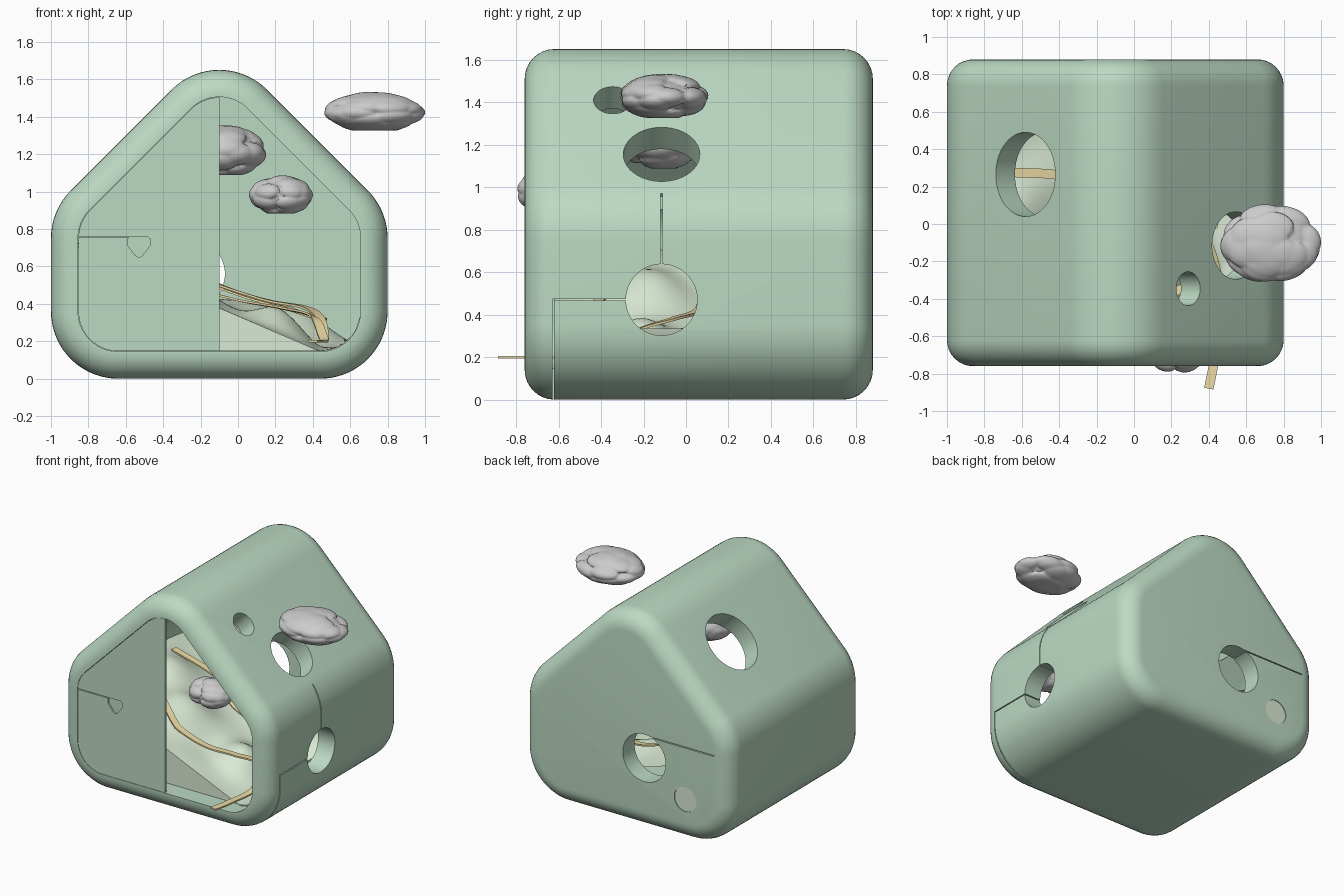
import bpy, bmesh, random
from math import sin, cos, pi, radians, sqrt, exp
from mathutils import Vector, Matrix

if "Cube" in bpy.data.objects:
    bpy.data.objects.remove(bpy.data.objects["Cube"])


def material(name, rgb):
    m = bpy.data.materials.new(name)
    m.diffuse_color = (*rgb, 1)
    m.use_nodes = True
    m.node_tree.nodes["Principled BSDF"].inputs["Base Color"].default_value = m.diffuse_color
    return m


GREEN = material("sage", (0.50, 0.70, 0.55))
PALE = material("pale_green", (0.70, 0.82, 0.66))
SAND = material("sand", (0.85, 0.72, 0.38))


def finish(bm, name, mat=None, angle=35, recalc=True):
    if recalc:
        bmesh.ops.recalc_face_normals(bm, faces=bm.faces)
    me = bpy.data.meshes.new(name)
    bm.to_mesh(me)
    bm.free()
    ob = bpy.data.objects.new(name, me)
    bpy.context.collection.objects.link(ob)
    if mat:
        me.materials.append(mat)
    smooth(ob, angle)
    return ob


def activate(ob):
    bpy.ops.object.select_all(action='DESELECT')
    ob.select_set(True)
    bpy.context.view_layer.objects.active = ob


def smooth(ob, angle=35):
    activate(ob)
    bpy.ops.object.shade_smooth_by_angle(angle=radians(angle))


def profile(inset):
    """Rounded house outline in x/z, shrunk by inset."""
    arcs = [(0.44, 0.36, -90, 0), (0.44, 0.751, 0, 45), (-0.1, 1.291, 45, 135),
            (-0.64, 0.751, 135, 180), (-0.64, 0.36, 180, 270)]
    r, pts = 0.36 - inset, []
    for cx, cz, a, b in arcs:
        n = int((b - a) / 5)
        for i in range(n + 1):
            t = radians(a + (b - a) * i / n)
            pts.append((cx + r * cos(t), cz + r * sin(t)))
    return pts


def loft(rings):
    """Skin (inset, y) rings, capped at both ends."""
    bm = bmesh.new()
    loops = [[bm.verts.new((x, y, z)) for x, z in profile(d)] for d, y in rings]
    for a, b in zip(loops, loops[1:]):
        for i in range(len(a)):
            j = (i + 1) % len(a)
            bm.faces.new((a[i], a[j], b[j], b[i]))
    bm.faces.new(loops[0])
    bm.faces.new(loops[-1])
    return bm


def cut(ob, bm):
    cutter = finish(bm, "cutter")
    cutter.hide_render = True
    mod = ob.modifiers.new("cut", 'BOOLEAN')
    mod.operation, mod.solver, mod.object = 'DIFFERENCE', 'EXACT', cutter
    activate(ob)
    bpy.ops.object.modifier_apply(modifier="cut")
    bpy.data.objects.remove(cutter)


def rod(center, normal, r, depth=0.44):
    bm = bmesh.new()
    rot = Vector(normal).to_track_quat('Z', 'Y').to_matrix().to_4x4()
    bmesh.ops.create_cone(bm, cap_ends=True, segments=64, radius1=r, radius2=r,
                          depth=depth, matrix=Matrix.Translation(center) @ rot)
    return bm


def box(lo, hi):
    bm = bmesh.new()
    lo, hi = Vector(lo), Vector(hi)
    bmesh.ops.create_cube(bm, size=1, matrix=Matrix.Translation((lo + hi) / 2)
                          @ Matrix.Diagonal((*(hi - lo), 1)))
    return bm


# house shell: cavity, front lip, rounded front edge, rounded back edge
W, R = 0.145, 0.14
arc = [pi / 2 * i / 8 for i in range(9)]
rings = [(W, 0.735), (W, -0.76)]
rings += [(R - R * sin(t), -0.76 + R - R * cos(t)) for t in arc]
rings += [(R - R * cos(t), 0.88 - R + R * sin(t)) for t in arc]
shell = finish(loft(rings), "house_shell", GREEN)

# round openings: right roof x2, left roof, right wall, back wall x2
for c, n, r in [((0.545, -0.115, 1.155), (1, 0, 1), 0.18),
                ((0.29, -0.345, 1.41), (1, 0, 1), 0.09),
                ((-0.58, 0.265, 1.32), (-1, 0, 1), 0.225),
                ((0.8, -0.115, 0.47), (1, 0, 0), 0.168),
                ((-0.255, 0.88, 0.56), (0, 1, 0), 0.185),
                ((-0.61, 0.88, 0.33), (0, 1, 0), 0.095)]:
    cut(shell, rod(c, n, r))

# thin slits joining the openings
g = 0.004
for lo, hi in [((0.6, -0.115 - g, 0.6), (0.85, -0.115 + g, 0.97)),
               ((0.6, -0.625, 0.47 - g), (0.85, -0.25, 0.47 + g)),
               ((0.45, -0.625 - g, -0.02), (0.85, -0.625 + g, 0.47 + g)),
               ((-0.86, 0.70, 0.735 - g), (-0.30, 0.92, 0.735 + g))]:
    cut(shell, box(lo, hi))
smooth(shell)

# plug of the small back opening
finish(rod((-0.61, 0.80, 0.33), (0, 1, 0), 0.0945, 0.15), "back_plug", PALE)

# fixed front panel over the left half, with slit and rounded latch recess
bm = bmesh.new()
outline = [(x, z) for x, z in profile(W + 0.002) if x < -0.11]
outline = [(-0.1, 1.504)] + outline + [(-0.1, 0.147)]
face = bm.faces.new([bm.verts.new((x, -0.759, z)) for x, z in outline])
ext = bmesh.ops.extrude_face_region(bm, geom=[face])
bmesh.ops.translate(bm, vec=(0, 0.02, 0),
                    verts=[v for v in ext["geom"] if isinstance(v, bmesh.types.BMVert)])
panel = finish(bm, "front_panel", GREEN)
cut(panel, box((-0.85, -0.78, 0.754), (-0.55, -0.747, 0.760)))
bm = bmesh.new()
latch = [(-0.575, 0.76), (-0.485, 0.76), (-0.468, 0.745), (-0.468, 0.715), (-0.51, 0.66),
         (-0.53, 0.647), (-0.55, 0.66), (-0.592, 0.715), (-0.592, 0.745)]
face = bm.faces.new([bm.verts.new((x, -0.78, z)) for x, z in latch])
ext = bmesh.ops.extrude_face_region(bm, geom=[face])
bmesh.ops.translate(bm, vec=(0, 0.033, 0),
                    verts=[v for v in ext["geom"] if isinstance(v, bmesh.types.BMVert)])
cut(panel, bm)
smooth(panel)


# rolling landscape inside
def height(x, y):
    k = min(1, max(0, (y + 0.62) / 0.25))
    h = 0.15 + 0.43 * max(0, 0.43 - x)
    for bx, by, s, a in [(0.22, -0.2, 0.12, 0.13), (0.05, 0.35, 0.15, 0.10), (-0.3, -0.15, 0.13, 0.12),
                         (-0.6, 0.1, 0.15, 0.10), (0.4, 0.4, 0.14, 0.16), (-0.55, -0.4, 0.13, 0.10)]:
        h += k * a * exp(-((x - bx) ** 2 + (y - by) ** 2) / (2 * s * s))
    h += k * 0.015 * sin(11 * x + 2) * cos(9 * y)
    if x > 0.44:
        h = max(h, 0.365 - sqrt(max(0, 0.215 ** 2 - (x - 0.44) ** 2)))
    return h


bm = bmesh.new()
NX, NY = 64, 56
grid = []
for j in range(NY + 1):
    y = -0.62 + 1.354 * j / NY
    row = []
    for i in range(NX + 1):
        x = -0.855 + 1.508 * i / NX
        row.append(bm.verts.new((x, y, height(x, y))))
    grid.append(row)
skirt = [bm.verts.new((v.co.x, v.co.y, min(0.148, v.co.z))) for v in grid[0]]
grid.insert(0, skirt)
for a, b in zip(grid, grid[1:]):
    for i in range(NX):
        bm.faces.new((a[i], a[i + 1], b[i + 1], b[i]))
finish(bm, "landscape", PALE, 60, recalc=False)


# winding sand-coloured ribbons
def ribbon(name, pts, width=0.05):
    P = [Vector(p) for p in pts]
    P = [2 * P[0] - P[1]] + P + [2 * P[-1] - P[-2]]
    path = []
    for i in range(1, len(P) - 2):
        a, b, c, d = P[i - 1:i + 3]
        for k in range(12):
            t = k / 12
            path.append(0.5 * (2 * b + (c - a) * t + (2 * a - 5 * b + 4 * c - d) * t * t
                               + (3 * b - a - 3 * c + d) * t ** 3))
    path.append(P[-2])
    bm = bmesh.new()
    loops = []
    for i, p in enumerate(path):
        tan = path[min(i + 1, len(path) - 1)] - path[max(i - 1, 0)]
        side = Vector((-tan.y, tan.x, 0)).normalized() * width / 2
        z = p.z if p.y < -0.6 else max(p.z, height(p.x, p.y) + 0.015)
        c = Vector((p.x, p.y, z))
        up = Vector((0, 0, 0.006))
        loops.append([bm.verts.new(q) for q in (c + side + up, c - side + up, c - side - up, c + side - up)])
    for a, b in zip(loops, loops[1:]):
        for i in range(4):
            bm.faces.new((a[i], a[(i + 1) % 4], b[(i + 1) % 4], b[i]))
    bm.faces.new(loops[0])
    bm.faces.new(loops[-1])
    finish(bm, name, SAND)


ribbon("main_path", [(0.40, -0.88, 0.20), (0.43, -0.72, 0.20), (0.46, -0.45, 0.21), (0.44, -0.25, 0.32),
                     (0.36, -0.06, 0.38), (0.15, 0.06, 0.42), (-0.1, 0.1, 0.5), (-0.35, 0.25, 0.6), (-0.75, 0.28, 0.7)])
ribbon("side_path", [(0.46, -0.45, 0.21), (0.40, -0.30, 0.33), (0.22, -0.36, 0.38), (0.0, -0.42, 0.42),
                     (-0.3, -0.38, 0.5), (-0.65, -0.2, 0.6)])
ribbon("back_path", [(0.42, -0.02, 0.33), (0.44, 0.15, 0.32), (0.25, 0.36, 0.38), (0.0, 0.5, 0.45), (-0.4, 0.55, 0.6)])


# lumpy clouds
def cloud(name, center, half, seed):
    rng = random.Random(seed)
    lumps = [Vector((rng.gauss(0, 1), rng.gauss(0, 1), rng.gauss(0, 1))).normalized() for _ in range(46)]
    bm = bmesh.new()
    bmesh.ops.create_icosphere(bm, subdivisions=5, radius=1)
    for v in bm.verts:
        d = v.co.normalized()
        near = min((d - l).length for l in lumps)
        r = 0.80 + 0.22 * sqrt(max(0, 1 - (near / 0.55) ** 2))
        q = d * r
        q.z = max(q.z, -0.92)
        v.co = Vector(center) + Vector((q.x * half[0], q.y * half[1], q.z * half[2]))
    finish(bm, name, None, 60)


cloud("outer_cloud", (0.73, -0.105, 1.425), (0.265, 0.21, 0.108), 3)
cloud("upper_cloud", (-0.08, -0.12, 1.215), (0.23, 0.20, 0.138), 5)
cloud("front_cloud", (0.23, -0.66, 0.98), (0.168, 0.142, 0.105), 8)
